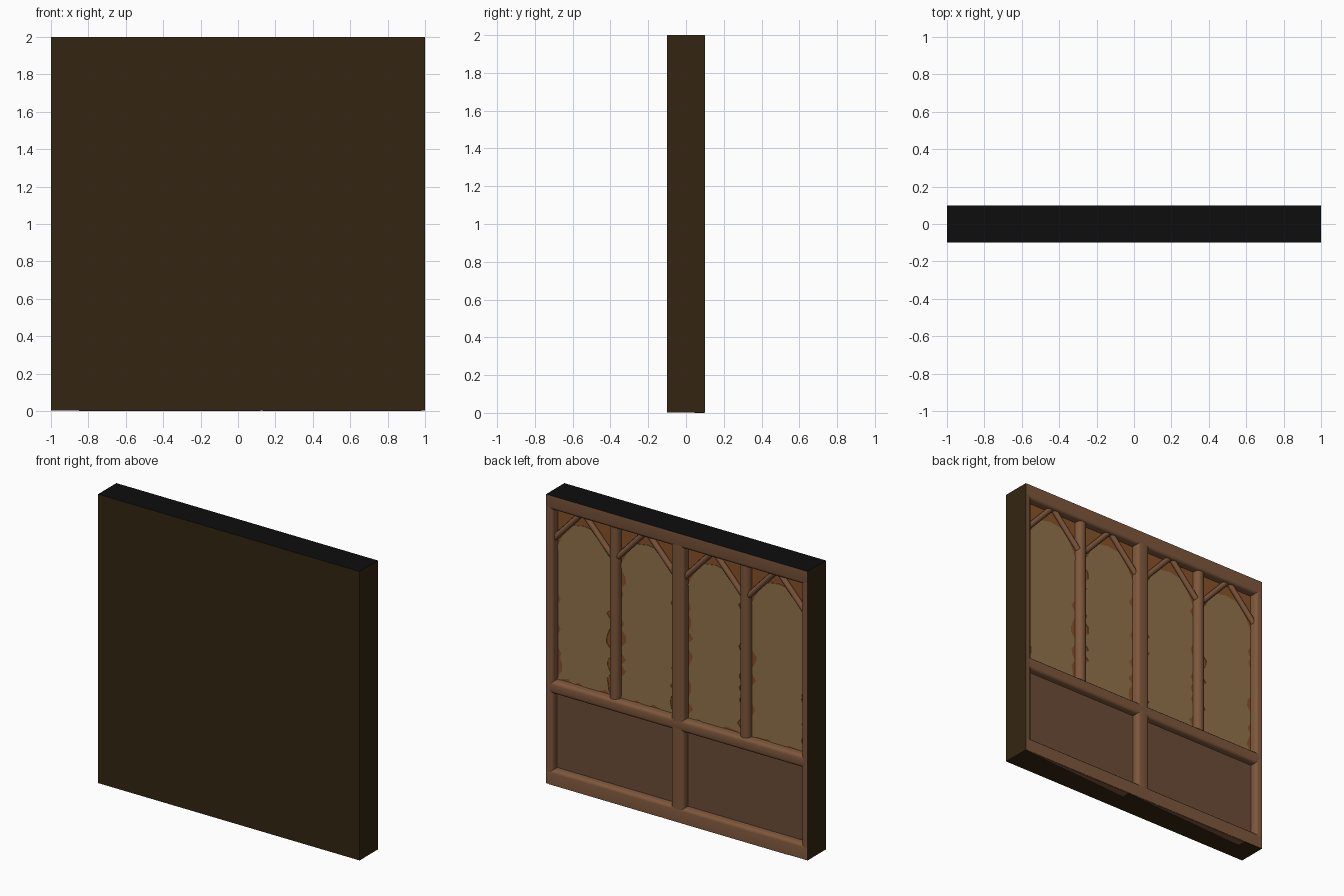
import bpy, bmesh, math, random
from mathutils import Vector, Matrix

if "Cube" in bpy.data.objects:
    bpy.data.objects.remove(bpy.data.objects["Cube"])

random.seed(4)

def mat(name, rgb):
    m = bpy.data.materials.new(name)
    lin = [((c / 255 + 0.055) / 1.055) ** 2.4 if c > 10 else c / 255 / 12.92 for c in rgb]
    m.diffuse_color = (*lin, 1)
    m.use_nodes = True
    m.node_tree.nodes["Principled BSDF"].inputs["Base Color"].default_value = m.diffuse_color
    return m

DARK = mat("dark_backing", (52, 38, 18))
BLACK = mat("black_top", (13, 13, 13))
WOOD = mat("timber", (126, 87, 60))
BOARD = mat("lower_board", (108, 77, 55))
PLASTER = mat("tan_plaster", (147, 115, 75))
BRICK = mat("orange_brown_underlayer", (136, 82, 42))

def finish(bm, name, mats, smooth=False):
    bmesh.ops.recalc_face_normals(bm, faces=bm.faces)
    me = bpy.data.meshes.new(name)
    bm.to_mesh(me)
    bm.free()
    for m in mats:
        me.materials.append(m)
    ob = bpy.data.objects.new(name, me)
    bpy.context.collection.objects.link(ob)
    if smooth:
        bpy.ops.object.select_all(action='DESELECT')
        ob.select_set(True)
        bpy.context.view_layer.objects.active = ob
        bpy.ops.object.shade_smooth_by_angle(angle=math.radians(50))
    return ob

def cube(x0, x1, y0, y1, z0, z1):
    bm = bmesh.new()
    bmesh.ops.create_cube(bm, size=1)
    for v in bm.verts:
        v.co = Vector(((x0, x1)[v.co.x > 0], (y0, y1)[v.co.y > 0], (z0, z1)[v.co.z > 0]))
    return bm

def outer(c):
    return abs(c.x) > 0.998 or c.z > 1.998 or c.z < 0.005

def paint_outside(bm):
    # outside faces join the dark casing, the top is black
    bm.normal_update()
    for f in bm.faces:
        c = f.calc_center_median()
        if c.z > 1.998:
            f.material_index = 2
        elif abs(c.x) > 0.998 or c.z < 0.005:
            f.material_index = 1

def beam(name, x0, x1, z0, z1, y1=0.1, bev=0.022, y0=0.02):
    bm = cube(x0, x1, y0, y1, z0, z1)
    along = 0 if x1 - x0 > z1 - z0 else 2
    edges = []
    for e in bm.edges:
        a, b = e.verts
        mid = (a.co + b.co) / 2
        if abs((a.co - b.co)[along]) > 0.2 and mid.y > y1 - 0.001 and not outer(mid):
            edges.append(e)
    bmesh.ops.bevel(bm, geom=edges, offset=bev, segments=3, profile=0.5, affect='EDGES')
    paint_outside(bm)
    return finish(bm, name, [WOOD, DARK, BLACK], True)

# solid dark wall with a black top
bm = cube(-1, 1, -0.1, 0.036, 0.003, 2)
paint_outside(bm)
finish(bm, "wall_core", [DARK, DARK, BLACK])

# recessed panels
finish(cube(-0.98, 0.98, 0.03, 0.044, 0.68, 1.95), "upper_underlayer", [BRICK])
finish(cube(-0.98, 0.98, 0.03, 0.05, 0.05, 0.68), "lower_boards", [BOARD])

# timber frame
beam("top_rail", -1, 1, 1.9, 2)
beam("bottom_rail", -1, 1, 0.003, 0.105)
beam("middle_rail", -1, 1, 0.63, 0.715, y1=0.099)
beam("centre_post", -0.05, 0.05, 0.06, 1.94, y1=0.0985)
for s, side in ((1, "left"), (-1, "right")):
    a, b = sorted((s * 0.95, s))
    beam(side + "_stile", a, b, 0.003, 2, y1=0.0995)
    beam(side + "_mid_post", s * 0.5 - 0.036, s * 0.5 + 0.036, 0.69, 1.92, y1=0.088, bev=0.03)

def brace(name, p, q, r=0.019):
    # round diagonal strut between two points in the wall plane
    p, q = Vector((p[0], 0.062, p[1])), Vector((q[0], 0.062, q[1]))
    bm = bmesh.new()
    d = q - p
    m = Matrix.Translation((p + q) / 2) @ d.to_track_quat('Z', 'Y').to_matrix().to_4x4()
    bmesh.ops.create_cone(bm, cap_ends=True, segments=10, radius1=r, radius2=r,
                          depth=d.length, matrix=m)
    finish(bm, name, [WOOD], True)

def worn_outline(x0, x1):
    # arched outline with seeded bites along its edges
    w, c = x1 - x0, (x0 + x1) / 2
    corners = [(x0, 0.70), (x1, 0.70), (x1, 1.64), (x1 - 0.05, 1.73), (c + 0.09, 1.81),
               (c, 1.825), (c - 0.09, 1.81), (x0 + 0.05, 1.73), (x0, 1.64)]
    pts = []
    for i, p in enumerate(corners):
        q = corners[(i + 1) % len(corners)]
        p, q = Vector(p), Vector(q)
        length = (q - p).length
        inward = Vector((-(q - p).y, (q - p).x)).normalized()
        n = max(1, int(length / 0.04))
        if n < 4:
            pts.append(p)
            continue
        for k in range(n):
            bite = 0.0
            if 0 < k:
                low = p.lerp(q, k / n).y < 0.95
                bite = random.uniform(0.02, 0.04) if random.random() < (0.5 if low else 0.22) else 0.004
            pts.append(p.lerp(q, k / n) + inward * bite)
    return pts

# four plaster bays, each with a pair of corner braces
for i, (x0, x1) in enumerate(((-0.95, -0.536), (-0.464, -0.05), (0.05, 0.464), (0.536, 0.95))):
    bm = bmesh.new()
    face = bm.faces.new([bm.verts.new((p.x, 0.04, p.y)) for p in worn_outline(x0, x1)])
    new = bmesh.ops.extrude_face_region(bm, geom=[face])["geom"]
    bmesh.ops.translate(bm, vec=(0, 0.008, 0),
                        verts=[g for g in new if isinstance(g, bmesh.types.BMVert)])
    finish(bm, f"plaster_bay_{i + 1}", [PLASTER])
    brace(f"brace_a_{i + 1}", (x0 - 0.01, 1.695), (x0 + 0.195, 1.915))
    brace(f"brace_b_{i + 1}", (x1 + 0.01, 1.695), (x1 - 0.195, 1.915))

# slim timber wedges showing under the bottom rail
for i, (a, b) in enumerate(((0.98, 0.13), (0.12, -0.85))):
    bm = bmesh.new()
    tri = [(a, 0.098), (b, 0.098), (b, 0.045)]
    lo = [bm.verts.new((x, y, 0)) for x, y in tri]
    hi = [bm.verts.new((x, y, 0.006)) for x, y in tri]
    bm.faces.new(lo)
    bm.faces.new(hi)
    for k in range(3):
        j = (k + 1) % 3
        bm.faces.new((lo[k], lo[j], hi[j], hi[k]))
    finish(bm, f"sill_wedge_{i + 1}", [WOOD])
